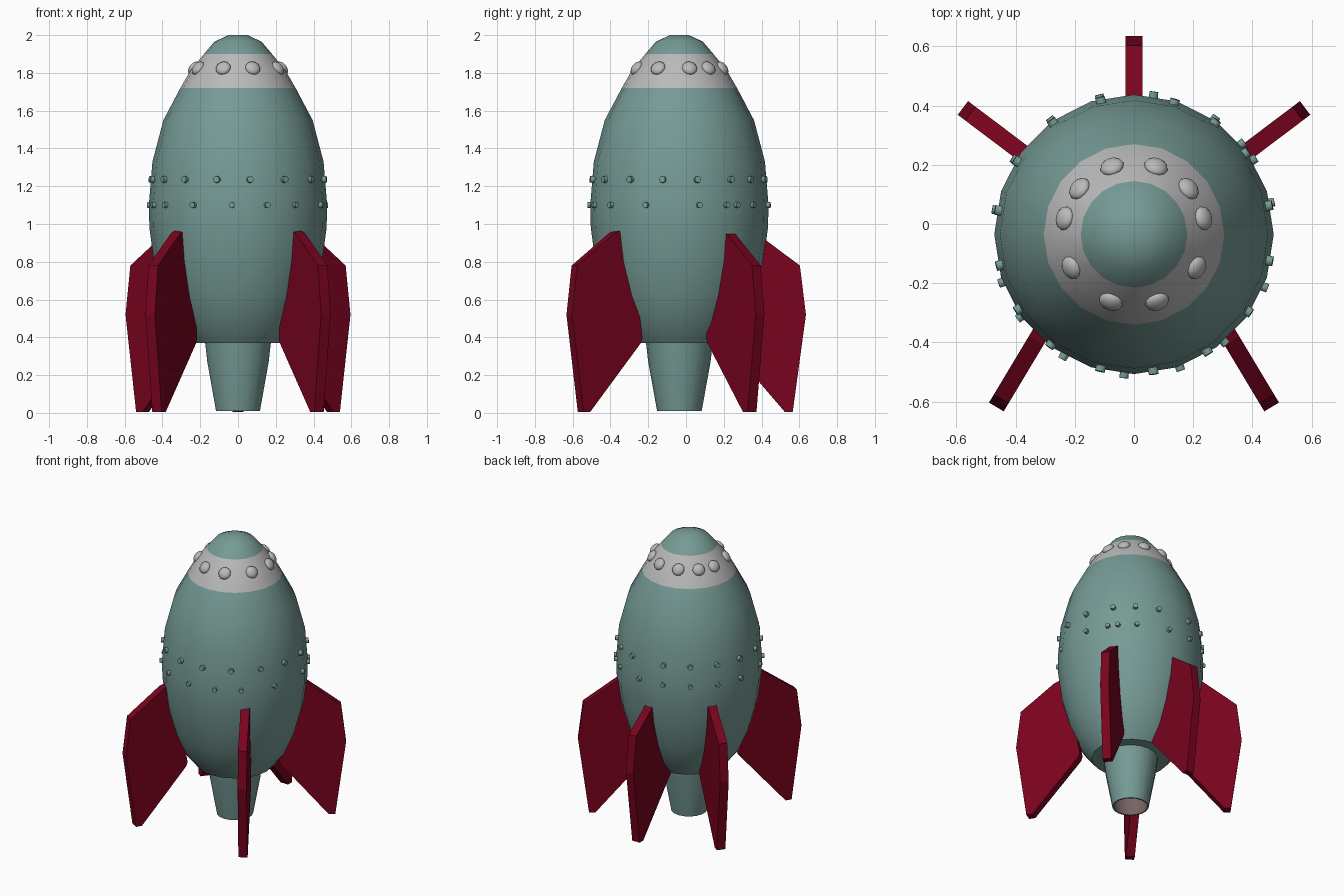
import bpy, bmesh, math
from mathutils import Vector, Matrix

if "Cube" in bpy.data.objects:
    bpy.data.objects.remove(bpy.data.objects["Cube"])

CY = -0.035  # y of the hull axis


def material(name, rgb):
    m = bpy.data.materials.new(name)
    m.diffuse_color = (*rgb, 1)
    m.use_nodes = True
    m.node_tree.nodes["Principled BSDF"].inputs["Base Color"].default_value = m.diffuse_color
    return m


TEAL = material("teal paint", (0.18, 0.325, 0.30))
RED = material("dark red paint", (0.19, 0.001, 0.013))
PALE = material("pale grey", (0.49, 0.49, 0.49))
INNER = material("dusty nozzle lining", (0.19, 0.125, 0.125))


def finish(name, bm, mats, smooth=None):
    bmesh.ops.recalc_face_normals(bm, faces=bm.faces)
    me = bpy.data.meshes.new(name)
    bm.to_mesh(me)
    bm.free()
    ob = bpy.data.objects.new(name, me)
    bpy.context.collection.objects.link(ob)
    for m in mats:
        me.materials.append(m)
    if smooth:
        bpy.ops.object.select_all(action='DESELECT')
        ob.select_set(True)
        bpy.context.view_layer.objects.active = ob
        bpy.ops.object.shade_smooth_by_angle(angle=math.radians(smooth))
    return ob


def revolve(name, profile, sides, mats, bands, cap=True):
    """Turn (radius, z) points around the hull axis; bands = material per strip."""
    bm = bmesh.new()
    rings = []
    for r, z in profile:
        rings.append([bm.verts.new((r * math.sin(2 * math.pi * i / sides),
                                    CY - r * math.cos(2 * math.pi * i / sides), z))
                      for i in range(sides)])
    for k, (a, b) in enumerate(zip(rings, rings[1:])):
        for i in range(sides):
            j = (i + 1) % sides
            bm.faces.new((a[i], a[j], b[j], b[i])).material_index = int(k in bands)
    if cap:
        bm.faces.new(rings[0])
        bm.faces.new(rings[-1])
    return finish(name, bm, mats, 35)


# Egg-shaped hull with a pale collar band below the nose cap
HULL = [(0.25, 0.37), (0.33, 0.47), (0.395, 0.62), (0.445, 0.80), (0.469, 0.98),
        (0.472, 1.10), (0.453, 1.33), (0.395, 1.55), (0.305, 1.72), (0.25, 1.815),
        (0.18, 1.90), (0.125, 1.965), (0.05, 2.0)]
revolve("hull", HULL, 20, [TEAL, PALE], (8, 9))

# Exhaust nozzle: outer wall, rim and recessed lining
revolve("nozzle", [(0.18, 0.40), (0.165, 0.27), (0.118, 0.01), (0.108, 0.01),
                   (0.15, 0.27), (0.155, 0.37), (0.01, 0.372)], 18,
        [TEAL, INNER], (3, 4, 5), cap=False)


def hull_radius(z):
    for (r0, z0), (r1, z1) in zip(HULL, HULL[1:]):
        if z0 <= z <= z1:
            return r0 + (r1 - r0) * (z - z0) / (z1 - z0)


def studs(name, angles, z, radius, depth, mat, round_head=False):
    """Ring of studs standing on the hull at the given angles."""
    bm = bmesh.new()
    slope = (hull_radius(z - 0.04) - hull_radius(z + 0.04)) / 0.08
    for a in angles:
        a = math.radians(a)
        n = Vector((math.cos(a), math.sin(a), slope)).normalized()
        r = hull_radius(z) * 0.993
        place = (Matrix.Translation((r * math.cos(a), CY + r * math.sin(a), z)) @
                 n.to_track_quat('Z', 'Y').to_matrix().to_4x4())
        if round_head:
            bmesh.ops.create_uvsphere(bm, u_segments=12, v_segments=8, radius=radius,
                                      matrix=place @ Matrix.Diagonal((1, 1, depth / radius, 1)))
        else:
            bmesh.ops.create_cone(bm, cap_ends=True, segments=10, radius1=radius,
                                  radius2=radius * 0.9, depth=depth * 2, matrix=place)
    finish(name, bm, [mat], 40)


studs("upper_rivets", [-82, -58, -34, -11, 12, 36, 54, 73, 104, 126, 148, 170,
                       -167, -147, -127, -104], 1.235, 0.019, 0.02, TEAL)
studs("lower_rivets", [-160, -144, -120, -94, -71, -50, -22, 13, 32, 40, 55, 82,
                       104, 126, 148, 170], 1.10, 0.017, 0.018, TEAL)
studs("collar_knobs", [72, 108, 40, 140, 13, 167, -28, -152, -71, -109],
      1.825, 0.041, 0.023, PALE, True)

# Five fins: (distance inward from the outer edge, height)
FIN = [(0.30, 0.965), (0.26, 0.95), (0.032, 0.78), (0.0, 0.52), (0.07, 0.005),
       (0.112, 0.005), (0.425, 0.37), (0.435, 0.40), (0.40, 0.62)]


def fin(name, x, y, angle, thickness=0.058):
    a = math.radians(angle)
    out = Vector((math.cos(a), math.sin(a), 0))
    side = Vector((-out.y, out.x, 0)) * thickness / 2
    bm = bmesh.new()
    loops = [[bm.verts.new(Vector((x, y, z)) - out * d + side * s) for d, z in FIN]
             for s in (-1, 1)]
    bm.faces.new(loops[0])
    bm.faces.new(loops[1])
    for i in range(len(FIN)):
        j = (i + 1) % len(FIN)
        bm.faces.new((loops[0][i], loops[0][j], loops[1][j], loops[1][i]))
    finish(name, bm, [RED])


fin("back_fin", 0, 0.635, 90)
for s, label in ((1, "right"), (-1, "left")):
    fin(label + "_side_fin", 0.578 * s, 0.392, 90 - 53 * s)
    fin(label + "_front_fin", 0.465 * s, -0.618, -90 + 31 * s)
